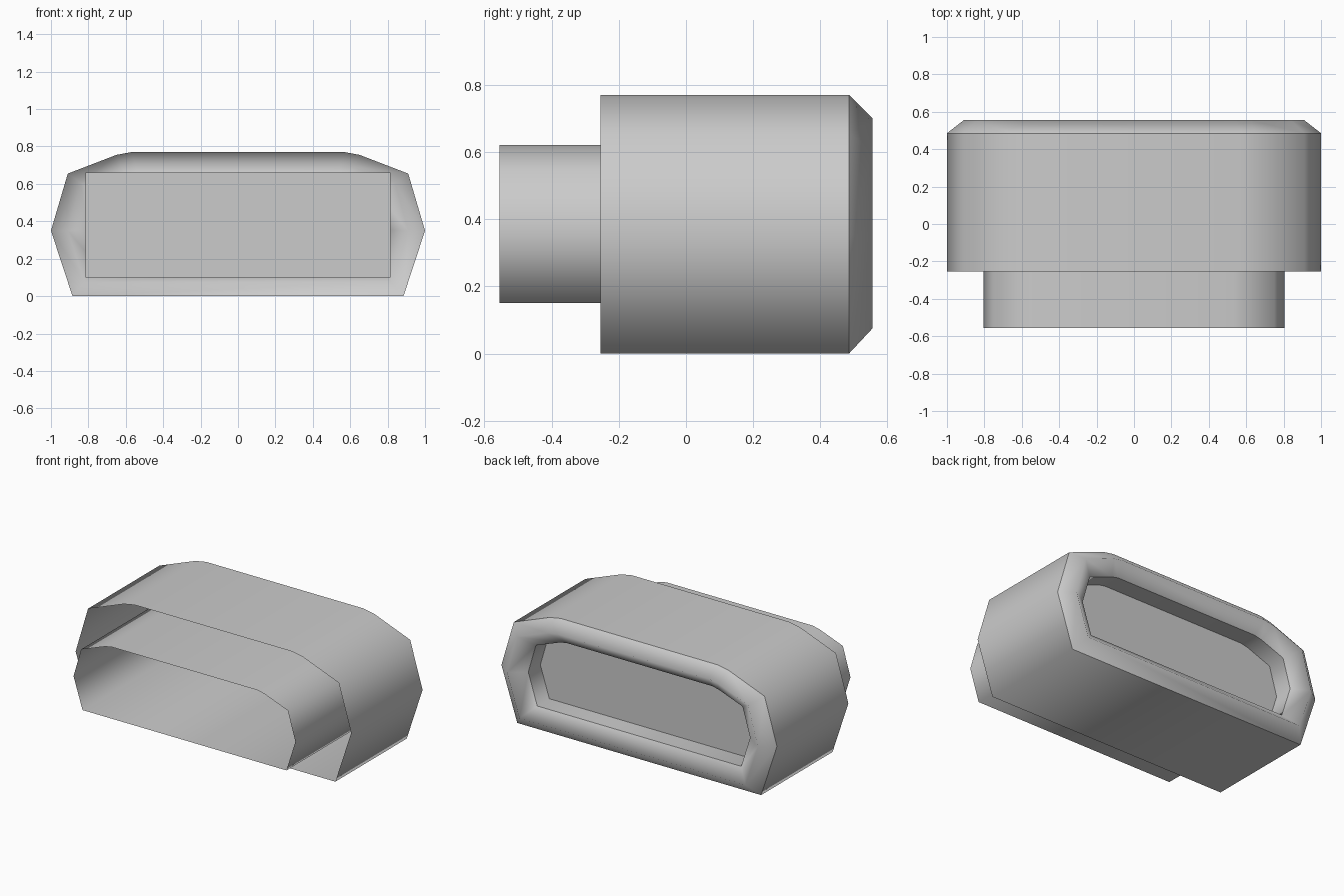
import bpy
import bmesh

cube = bpy.data.objects.get("Cube")
if cube:
    bpy.data.objects.remove(cube, do_unlink=True)

grey = bpy.data.materials.new("plain_grey")
grey.use_nodes = True
grey.diffuse_color = (0.6, 0.6, 0.6, 1)
grey.node_tree.nodes["Principled BSDF"].inputs["Base Color"].default_value = (0.6, 0.6, 0.6, 1)

# Right half of each cross-section, bottom to top, as (x, z)
OUTER = [(0.885, 0), (1, 0.35), (0.91, 0.655), (0.65, 0.755), (0.57, 0.77)]
RIM = [(0.82, 0.075), (0.91, 0.35), (0.84, 0.605), (0.62, 0.688), (0.55, 0.7)]
SLEEVE = [(0.74, 0.15), (0.805, 0.355), (0.75, 0.545), (0.58, 0.609), (0.53, 0.62)]


def finish(bm, name, smooth):
    for face in bm.faces:
        face.smooth = smooth
    mesh = bpy.data.meshes.new(name)
    bm.to_mesh(mesh)
    bm.free()
    mesh.materials.append(grey)
    bpy.context.collection.objects.link(bpy.data.objects.new(name, mesh))


def loft(name, sections):
    """Join mirrored cross-sections placed along y into an open shell."""
    bm = bmesh.new()
    rings = []
    for half, y in sections:
        profile = half + [(-x, z) for x, z in reversed(half)]
        rings.append([bm.verts.new((x, y, z)) for x, z in profile])
    for a, b in zip(rings, rings[1:]):
        for i in range(len(a)):
            j = (i + 1) % len(a)
            bm.faces.new((a[i], b[i], b[j], a[j]))
    finish(bm, name, True)


# Open-fronted outer wall
loft("housing", [(OUTER, -0.255), (OUTER, 0.485)])

# Ridged back rim, chamfered outside and sloping in to the opening
loft("back_rim", [(OUTER, 0.485), (RIM, 0.555), (SLEEVE, 0.485)])

# Sleeve running from the opening out through the front
loft("sleeve", [(SLEEVE, -0.555), (SLEEVE, 0.485)])

# Flat panel closing the sleeve behind the opening
bm = bmesh.new()
bm.faces.new([bm.verts.new((x, 0.36, z)) for x, z in
              ((-0.815, 0.1), (0.815, 0.1), (0.815, 0.66), (-0.815, 0.66))])
finish(bm, "back_panel", False)
